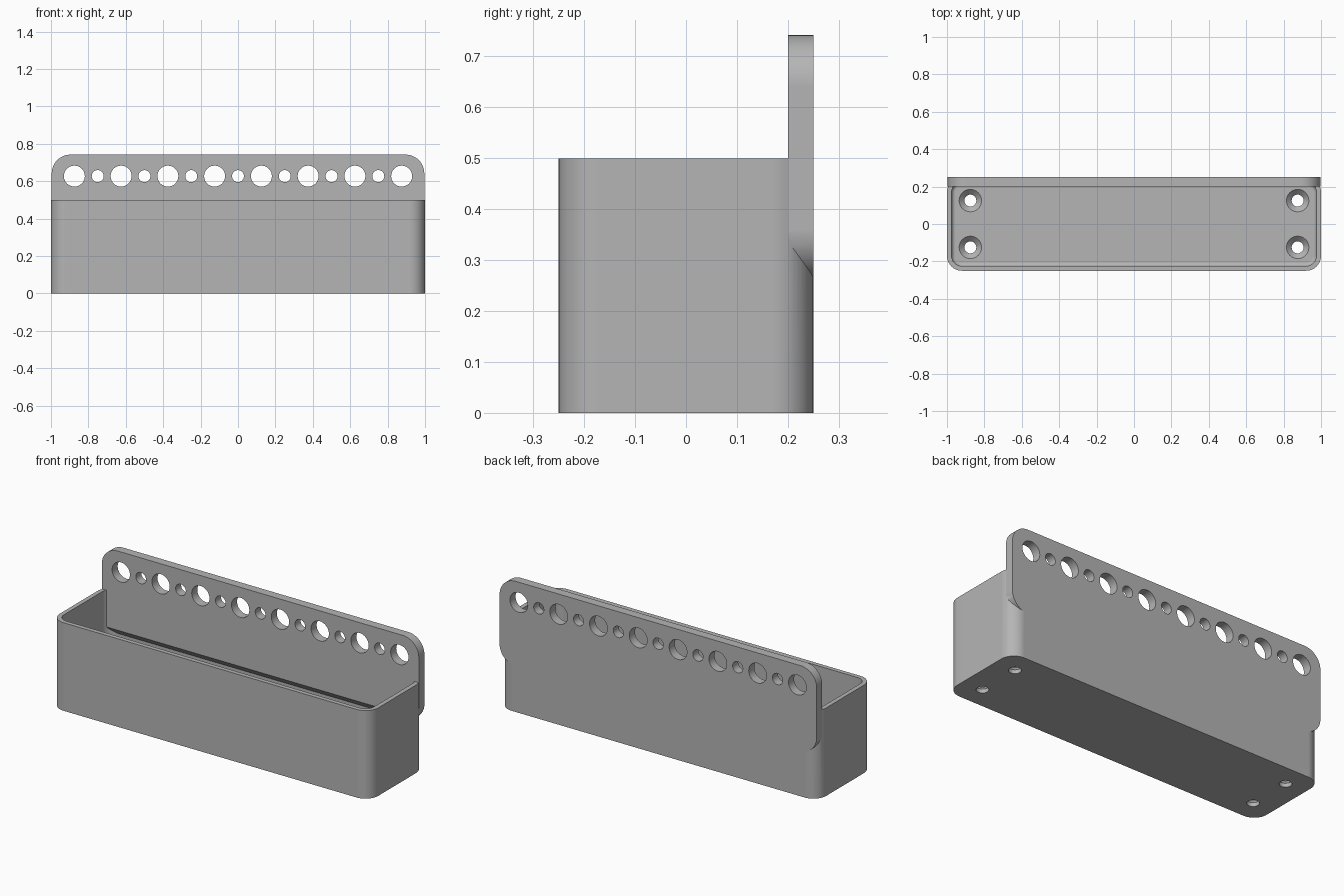
import bpy
import bmesh
import math
from mathutils import Vector, Matrix

if "Cube" in bpy.data.objects:
    bpy.data.objects.remove(bpy.data.objects["Cube"], do_unlink=True)

grey = bpy.data.materials.new("plain grey")
grey.use_nodes = True
colour = (0.46, 0.46, 0.46, 1)
grey.diffuse_color = colour
grey.node_tree.nodes["Principled BSDF"].inputs["Base Color"].default_value = colour


def finish(bm, name):
    bmesh.ops.recalc_face_normals(bm, faces=bm.faces)
    mesh = bpy.data.meshes.new(name)
    bm.to_mesh(mesh)
    bm.free()
    mesh.materials.append(grey)
    obj = bpy.data.objects.new(name, mesh)
    bpy.context.collection.objects.link(obj)
    return obj


def extrude_outline(bm, points, direction):
    face = bm.faces.new([bm.verts.new(p) for p in points])
    grown = bmesh.ops.extrude_face_region(bm, geom=[face])["geom"]
    top = [v for v in grown if isinstance(v, bmesh.types.BMVert)]
    bmesh.ops.translate(bm, verts=top, vec=Vector(direction))
    return [f for f in grown if isinstance(f, bmesh.types.BMFace)], face


def rounded_outline(u0, u1, v0, v1, r, steps=12):
    corners = [(u1 - r, v1 - r), (u0 + r, v1 - r), (u0 + r, v0 + r), (u1 - r, v0 + r)]
    points = []
    for quarter, (cu, cv) in enumerate(corners):
        for i in range(steps + 1):
            a = (quarter + i / steps) * math.pi / 2
            points.append((cu + r * math.cos(a), cv + r * math.sin(a)))
    return points


def combine(target, tool, operation):
    mod = target.modifiers.new("combine", "BOOLEAN")
    mod.operation, mod.solver, mod.object = operation, "EXACT", tool
    bpy.context.view_layer.objects.active = target
    bpy.ops.object.modifier_apply(modifier=mod.name)
    bpy.data.objects.remove(tool, do_unlink=True)


# Bin shell with rounded upright corners
bm = bmesh.new()
outline = rounded_outline(-1, 1, -0.25, 0.25, 0.08)
extrude_outline(bm, [(x, y, 0) for x, y in outline], (0, 0, 0.5))
holder = finish(bm, "hanging_bin")

# Cavity with a rounded floor edge
bm = bmesh.new()
outline = rounded_outline(-0.975, 0.975, -0.225, 0.225, 0.055)
_, floor = extrude_outline(bm, [(x, y, 0.05) for x, y in outline], (0, 0, 0.6))
bmesh.ops.bevel(bm, geom=list(floor.edges), offset=0.02, segments=4,
                profile=0.5, affect="EDGES")
combine(holder, finish(bm, "cavity_cutter"), "DIFFERENCE")

# Countersunk screw holes in the floor
bm = bmesh.new()
for x in (-0.875, 0.875):
    for y in (-0.125, 0.125):
        bmesh.ops.create_cone(bm, cap_ends=True, segments=32, radius1=0.032,
                              radius2=0.032, depth=0.3,
                              matrix=Matrix.Translation((x, y, 0)))
combine(holder, finish(bm, "screw_cutter"), "DIFFERENCE")
bm = bmesh.new()
for x in (-0.875, 0.875):
    for y in (-0.125, 0.125):
        bmesh.ops.create_cone(bm, cap_ends=True, segments=32, radius1=0.03,
                              radius2=0.07, depth=0.04,
                              matrix=Matrix.Translation((x, y, 0.04)))
combine(holder, finish(bm, "countersink_cutter"), "DIFFERENCE")

# Back plate with rounded corners
bm = bmesh.new()
outline = rounded_outline(-0.996, 0.996, 0.26, 0.742, 0.1)
extrude_outline(bm, [(x, 0.2, z) for x, z in outline], (0, 0.05, 0))
plate = finish(bm, "back_plate")

# Alternating large and small holes along the plate
bm = bmesh.new()
turn = Matrix.Rotation(math.pi / 2, 4, "X")
for i in range(-7, 8):
    radius = 0.056 if i % 2 else 0.032
    bmesh.ops.create_cone(bm, cap_ends=True, segments=40, radius1=radius,
                          radius2=radius, depth=0.3,
                          matrix=Matrix.Translation((i / 8, 0.225, 0.627)) @ turn)
combine(plate, finish(bm, "plate_hole_cutter"), "DIFFERENCE")

# Sloped underside where the plate overhangs the cavity
bm = bmesh.new()
slope = [(0.19, 0.305), (0.225, 0.26), (0.225, 0.2), (0.19, 0.2)]
extrude_outline(bm, [(-0.97, y, z) for y, z in slope], (1.94, 0, 0))
combine(plate, finish(bm, "slope_cutter"), "DIFFERENCE")

combine(holder, plate, "UNION")

# Smooth curves, crisp edges
bpy.ops.object.select_all(action="DESELECT")
holder.select_set(True)
bpy.context.view_layer.objects.active = holder
bpy.ops.object.shade_smooth_by_angle(angle=math.radians(30))
weighted = holder.modifiers.new("even shading", "WEIGHTED_NORMAL")
weighted.keep_sharp = True
